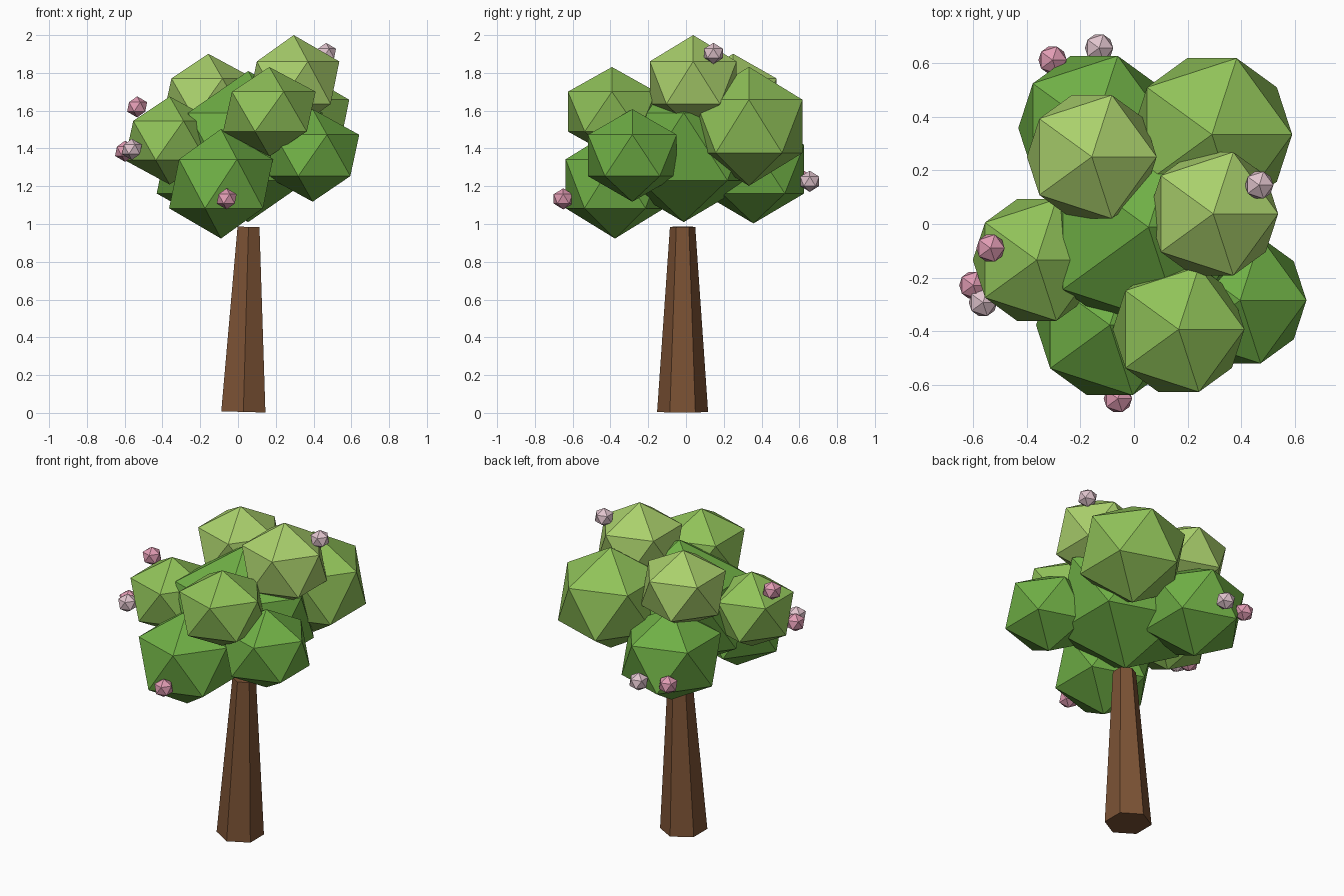
import bpy
from math import radians

if "Cube" in bpy.data.objects:
    bpy.data.objects.remove(bpy.data.objects["Cube"])


def material(name, rgb):
    m = bpy.data.materials.new(name)
    m.diffuse_color = (*rgb, 1)
    m.use_nodes = True
    m.node_tree.nodes["Principled BSDF"].inputs["Base Color"].default_value = m.diffuse_color
    return m


bark = material("bark", (0.20, 0.085, 0.035))
leaf_low = material("leaf_low", (0.16, 0.43, 0.06))
leaf_mid = material("leaf_mid", (0.28, 0.54, 0.10))
leaf_top = material("leaf_top", (0.40, 0.63, 0.15))
pink = material("pink", (0.75, 0.33, 0.45))
pale = material("pale_pink", (0.75, 0.55, 0.61))


def blob(name, centre, r, rz, mat):
    """Flat-faced icosahedron, slightly squashed in height."""
    bpy.ops.mesh.primitive_ico_sphere_add(subdivisions=1, radius=1, location=centre)
    ob = bpy.context.object
    ob.name = name
    ob.scale = (r, r, rz)
    ob.data.materials.append(mat)


# Trunk: tapered hexagonal column with a slight lean
bpy.ops.mesh.primitive_cone_add(vertices=6, radius1=0.135, radius2=0.067, depth=0.98,
                                location=(0.042, -0.018, 0.495),
                                rotation=(0, radians(1.6), 0))
trunk = bpy.context.object
trunk.name = "trunk"
trunk.data.materials.append(bark)

# Foliage clumps
blob("foliage_core", (0.054, -0.012, 1.41), 0.44, 0.40, leaf_low)
blob("foliage_front_low", (-0.09, -0.376, 1.213), 0.307, 0.29, leaf_low)
blob("foliage_right_low", (0.395, -0.284, 1.363), 0.276, 0.245, leaf_low)
blob("foliage_back_low", (-0.148, 0.357, 1.29), 0.316, 0.287, leaf_low)
blob("foliage_left", (-0.362, -0.134, 1.442), 0.266, 0.233, leaf_mid)
blob("foliage_back_right", (0.29, 0.333, 1.517), 0.334, 0.315, leaf_mid)
blob("foliage_front_top", (0.166, -0.392, 1.595), 0.274, 0.236, leaf_mid)
blob("foliage_left_top", (-0.157, 0.25, 1.665), 0.27, 0.236, leaf_top)
blob("foliage_right_top", (0.295, 0.038, 1.748), 0.27, 0.252, leaf_top)

# Blossoms on the outer clumps
blossoms = [
    ((-0.534, -0.09, 1.62), pink),
    ((-0.598, -0.228, 1.385), pink),
    ((-0.06, -0.65, 1.133), pink),
    ((-0.303, 0.61, 1.235), pink),
    ((-0.562, -0.292, 1.395), pale),
    ((-0.13, 0.655, 1.226), pale),
    ((0.466, 0.145, 1.903), pale),
]
for i, (centre, mat) in enumerate(blossoms):
    blob(f"blossom_{i + 1}", centre, 0.059, 0.056, mat)
